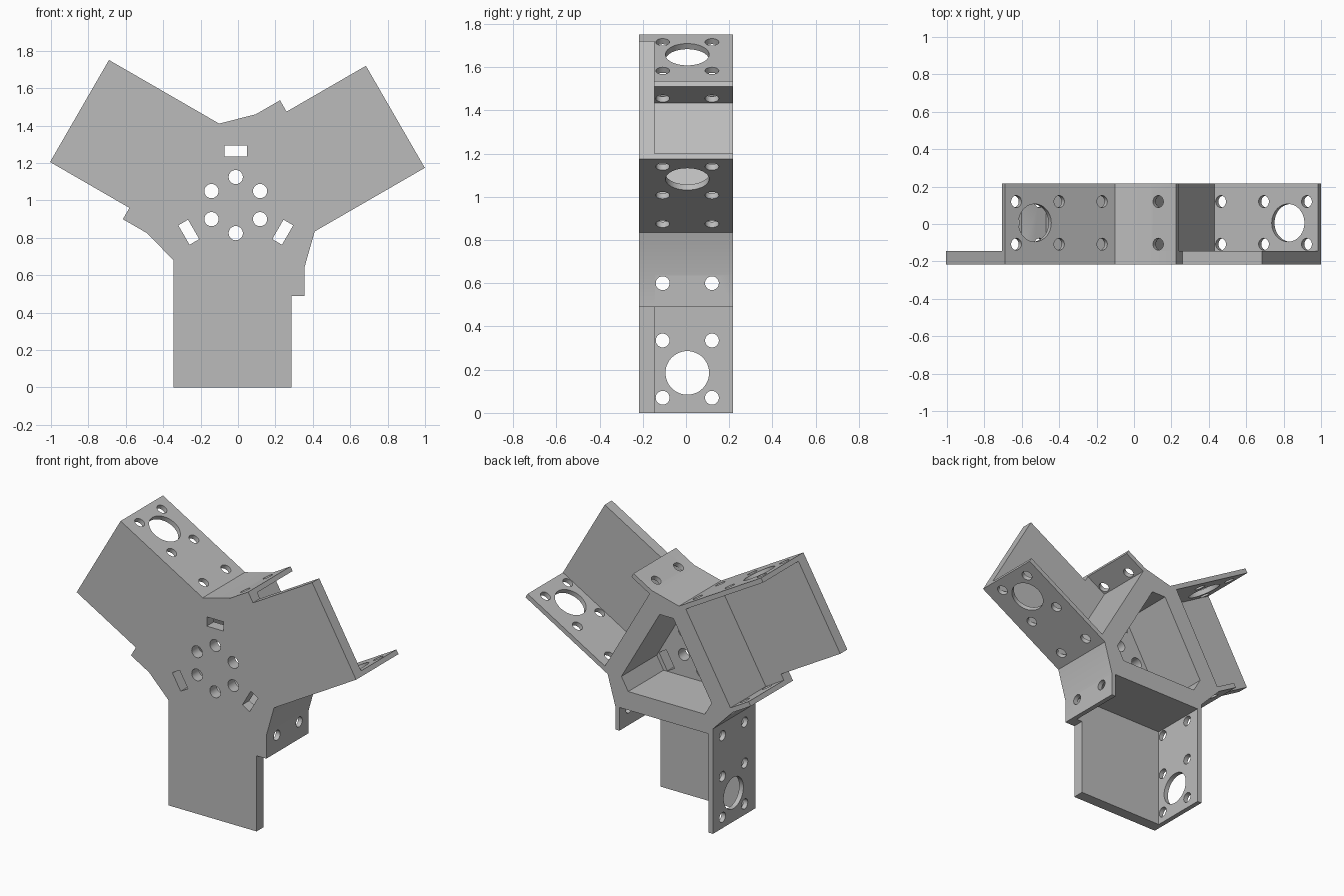
import bpy, bmesh, math
from mathutils import Matrix, Vector

if "Cube" in bpy.data.objects:
    bpy.data.objects.remove(bpy.data.objects["Cube"])

CENTRE = Vector((-0.012, 0, 0.975))      # axis of the threefold symmetry
FRONT, PLATE_BACK, BACK = -0.217, -0.145, 0.217

grey = bpy.data.materials.new("plain_grey")
grey.use_nodes = True
COLOUR = (0.5, 0.5, 0.5, 1)
grey.diffuse_color = COLOUR
grey.node_tree.nodes["Principled BSDF"].inputs["Base Color"].default_value = COLOUR


def turn(i):
    """Turn about the depth axis by i thirds of a circle."""
    return Matrix.Rotation(-i * math.tau / 3, 4, 'Y')


def prism(bm, outline, y0, y1):
    """Extrude an x-z outline from y0 to y1."""
    face = bm.faces.new([bm.verts.new((x, y0, z)) for x, z in outline])
    out = bmesh.ops.extrude_face_region(bm, geom=[face])
    moved = [v for v in out["geom"] if isinstance(v, bmesh.types.BMVert)]
    bmesh.ops.translate(bm, verts=moved, vec=(0, y1 - y0, 0))


def cylinder(bm, radius, length, matrix, sides=32):
    bmesh.ops.create_cone(bm, cap_ends=True, segments=sides, radius1=radius,
                          radius2=radius, depth=length, matrix=matrix)


def threefold(outline):
    """Repeat one third of an outline round the centre."""
    pts = []
    for i in range(3):
        for x, z in outline:
            p = turn(i) @ Vector((x, 0, z))
            pts.append((p.x, p.z))
    return pts


def finish(bm, name):
    bmesh.ops.recalc_face_normals(bm, faces=bm.faces)
    mesh = bpy.data.meshes.new(name)
    bm.to_mesh(mesh)
    bm.free()
    mesh.materials.append(grey)
    obj = bpy.data.objects.new(name, mesh)
    obj.location = CENTRE
    bpy.context.collection.objects.link(obj)
    return obj


def combine(target, other, operation):
    bpy.context.view_layer.update()
    mod = target.modifiers.new(operation.lower(), 'BOOLEAN')
    mod.operation, mod.solver, mod.object = operation, 'EXACT', other
    bpy.context.view_layer.objects.active = target
    bpy.ops.object.modifier_apply(modifier=mod.name)
    bpy.data.objects.remove(other)


# Key offsets of one arm, measured from the centre
WALL_OUT, WALL_IN, WALL_TOP = -0.333, -0.303, -0.295
TAB_IN, TAB_OUT, TAB_END = 0.337, 0.367, -0.485
ARM_END, HUB_END, PLATE_EDGE = -0.975, -0.335, 0.297

# Hub with the three servo walls and short tabs
bm = bmesh.new()
prism(bm, threefold([(WALL_OUT, WALL_TOP), (WALL_OUT, ARM_END), (WALL_IN, ARM_END),
                     (WALL_IN, HUB_END), (TAB_IN, HUB_END), (TAB_IN, TAB_END),
                     (TAB_OUT, TAB_END), (TAB_OUT, HUB_END)]), PLATE_BACK, BACK)
bracket = finish(bm, "three_arm_bracket")

# Pocket open to the back, a triangle with cut corners
bm = bmesh.new()
inner, corner = 0.215, 0.345
half = (2 * inner - corner) / math.sqrt(3)
prism(bm, threefold([(half, corner), (-half, corner)]), PLATE_BACK - 0.05, BACK + 0.05)
combine(bracket, finish(bm, "pocket_cutter"), 'DIFFERENCE')

# Front plate
bm = bmesh.new()
prism(bm, threefold([(WALL_OUT, WALL_TOP), (WALL_OUT, ARM_END), (PLATE_EDGE, ARM_END),
                     (PLATE_EDGE, TAB_END), (TAB_OUT, TAB_END), (TAB_OUT, HUB_END)]),
      FRONT, PLATE_BACK)
combine(bracket, finish(bm, "front_plate"), 'UNION')

# Screw holes, horn openings, cable slots
bm = bmesh.new()
along_x = Matrix.Rotation(math.pi / 2, 4, 'Y')
along_y = Matrix.Rotation(math.pi / 2, 4, 'X')
wall_x, tab_x = (WALL_OUT + WALL_IN) / 2, (TAB_IN + TAB_OUT) / 2
for i in range(3):
    for y in (-0.108, 0.12):
        for x, z in ((wall_x, -0.905), (wall_x, -0.64), (wall_x, -0.375), (tab_x, -0.375)):
            cylinder(bm, 0.032, 0.06, turn(i) @ Matrix.Translation((x, y, z)) @ along_x)
    cylinder(bm, 0.101, 0.06, turn(i) @ Matrix.Translation((wall_x, 0.006, -0.79)) @ along_x, 48)
    for z in (0.15, -0.15):
        cylinder(bm, 0.038, 0.14, turn(i) @ Matrix.Translation((0, -0.18, z)) @ along_y)
    slot = Matrix.Translation((0, -0.18, 0.29)) @ Matrix.Diagonal((0.12, 0.14, 0.06, 1))
    bmesh.ops.create_cube(bm, size=1, matrix=turn(i) @ slot)
combine(bracket, finish(bm, "hole_cutter"), 'DIFFERENCE')

# Smooth hole walls, crisp edges
bracket.select_set(True)
bpy.context.view_layer.objects.active = bracket
bpy.ops.object.shade_smooth_by_angle(angle=math.radians(30))
